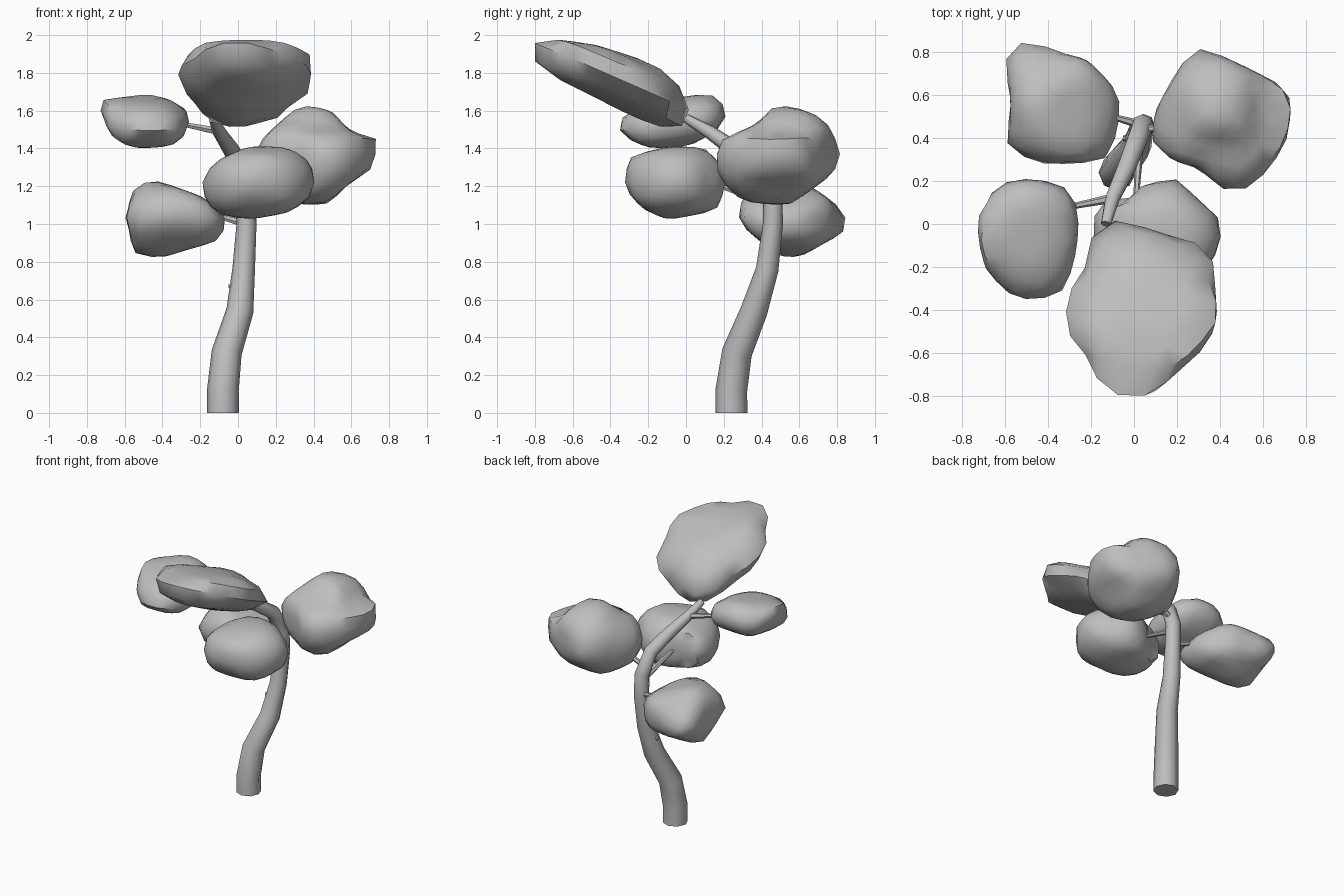
import bpy
import bmesh
import math
from mathutils import Vector

if "Cube" in bpy.data.objects:
    bpy.data.objects.remove(bpy.data.objects["Cube"], do_unlink=True)

# One plain grey for the whole tree
GREY = (0.52, 0.52, 0.52, 1)
clay = bpy.data.materials.new("plain_grey")
clay.use_nodes = True
clay.diffuse_color = GREY
clay.node_tree.nodes["Principled BSDF"].inputs["Base Color"].default_value = GREY

FULLNESS = 2.4  # 2 gives a round clump, more gives a boxier one


def add_part(name, data):
    """Link a new part and make it the only selected object."""
    data.materials.append(clay)
    obj = bpy.data.objects.new(name, data)
    bpy.context.collection.objects.link(obj)
    bpy.ops.object.select_all(action="DESELECT")
    obj.select_set(True)
    bpy.context.view_layer.objects.active = obj


def ray_length(outline, centre, direction):
    """Distance from centre to the outline along a flat direction."""
    nearest = math.inf
    for i, start in enumerate(outline):
        a = Vector(start) - centre
        edge = Vector(outline[i - 1]) - Vector(start)
        det = direction.cross(edge)
        if abs(det) < 1e-9:
            continue
        along = a.cross(edge) / det
        part = a.cross(direction) / det
        if along > 0 and -1e-5 <= part <= 1 + 1e-5:
            nearest = min(nearest, along)
    return nearest


def foliage(name, top, front, side, lean=0):
    """Leaf clump whose three middle sections follow the given outlines
    (in hundredths); lean slopes it along y."""
    views = [(0, 1, 2, top), (0, 2, 1, front), (1, 2, 0, side)]
    spans = [[], [], []]
    for u, v, _, outline in views:
        for p in outline:
            spans[u].append(p[0])
            spans[v].append(p[1])
    centre = Vector([(min(s) + max(s)) / 2 for s in spans])

    def reach(u, v, outline, d):
        mid = Vector((centre[u], centre[v]))
        return ray_length(outline, mid, Vector((d[u], d[v])))

    # How far the clump goes along each axis, both ways
    ends = {}
    for k in range(3):
        for sign in (-1, 1):
            axis = Vector((0, 0, 0))
            axis[k] = sign
            ends[k, sign] = min(reach(u, v, o, axis) for u, v, w, o in views if w != k)

    bm = bmesh.new()
    bmesh.ops.create_icosphere(bm, subdivisions=3, radius=1)
    for vert in bm.verts:
        d = vert.co.normalized()
        total = weights = 0
        limit = math.inf
        for u, v, w, outline in views:
            if abs(d[w]) > 0.999:
                continue
            flat = reach(u, v, outline, d)
            depth = abs(d[w]) / ends[w, 1 if d[w] > 0 else -1]
            length = (flat ** -FULLNESS + depth ** FULLNESS) ** (-1 / FULLNESS)
            weight = 1 / (d[w] ** 2 + 0.02)
            total += weight * length
            weights += weight
            limit = min(limit, flat)
        vert.co = centre + d * min(total / weights, limit)

    bmesh.ops.smooth_vert(bm, verts=bm.verts, factor=0.3,
                          use_axis_x=True, use_axis_y=True, use_axis_z=True)
    for vert in bm.verts:
        vert.co.z += lean * (vert.co.y - centre.y)
        vert.co /= 100

    mesh = bpy.data.meshes.new(name)
    bm.to_mesh(mesh)
    bm.free()
    add_part(name, mesh)
    bpy.ops.object.shade_smooth_by_angle(angle=math.radians(45))


def stem(name, points, roundness=1):
    """Tapered tube through (x, y, z, radius) points."""
    curve = bpy.data.curves.new(name, "CURVE")
    curve.dimensions = "3D"
    curve.bevel_depth = 1
    curve.bevel_resolution = roundness
    curve.use_fill_caps = True
    spline = curve.splines.new("POLY")
    spline.points.add(len(points) - 1)
    for target, (x, y, z, radius) in zip(spline.points, points):
        target.co = (x, y, z, 1)
        target.radius = radius
    add_part(name, curve)
    bpy.ops.object.convert(target="MESH")
    bpy.ops.object.shade_smooth_by_angle(angle=math.radians(50))


# Curved trunk, leaning back and then sweeping forward at the top
stem("trunk", [
    (-.08, .24, 0, .085), (-.08, .24, .12, .084), (-.06, .27, .32, .08),
    (.01, .36, .54, .072), (.03, .43, .76, .06), (.045, .46, 1, .053),
    (.04, .46, 1.15, .052), (.015, .39, 1.3, .05), (-.04, .25, 1.4, .045),
    (-.1, .12, 1.49, .036), (-.13, .0, 1.56, .025)], 2)

# Short twigs that carry the clumps
twigs = {
    "right_twig": ((-.1, .12, 1.49), (-.3, .08, 1.53)),
    "left_twig": ((.03, .44, 1.2), (.15, .45, 1.26)),
    "front_twig": ((.03, .43, 1.12), (.01, .12, 1.22)),
    "back_twig": ((.04, .46, 1), (-.1, .5, 1.04)),
    "stub_twig": ((.02, .4, .68), (-.05, .4, .67)),
}
for name, (root, tip) in twigs.items():
    stem(name, [(*root, .022), (*tip, .013)])

# Leaf clumps: top, front and side outlines
foliage("crown_clump",
        [(-8, 6), (10, -4), (35, -8), (39, -15), (43, -27), (39, -30), (44, -43),
         (28, -65), (20, -68), (12, -80), (-8, -88), (-15, -84), (-22, -62),
         (-34, -50), (-32, -31), (-23, -23), (-23, -8), (-18, 2)],
        [(-34, 179), (-28, 188), (-10, 194), (10, 196), (30, 194), (44, 187),
         (40, 179), (20, 167), (0, 162), (-20, 165), (-30, 172)],
        [(-88, 171), (-79, 183), (-47, 192), (-15, 196), (6, 189), (0, 163),
         (-25, 162), (-50, 164), (-80, 165)],
        lean=-.44)

foliage("right_clump",
        [(-76, 7), (-62, 20), (-48, 23), (-27, 17), (-25, -2), (-28, -20),
         (-33, -34), (-54, -38), (-70, -21)],
        [(-76, 163), (-73, 167), (-42, 167), (-27, 161), (-25, 153), (-30, 143),
         (-52, 140), (-66, 146)],
        [(-38, 159), (-20, 166), (10, 167), (18, 165), (23, 155), (18, 147),
         (0, 139), (-20, 142), (-35, 150)],
        lean=.13)

foliage("left_clump",
        [(30, 84), (75, 62), (75, 50), (71, 38), (63, 25), (52, 15), (43, 14),
         (28, 28), (20, 28), (7, 37), (9, 52), (22, 75)],
        [(7, 140), (33, 164), (50, 160), (60, 148), (76, 148), (70, 126),
         (60, 123), (48, 110), (30, 110), (10, 122)],
        [(14, 130), (16, 144), (38, 153), (47, 164), (66, 160), (77, 152),
         (83, 137), (79, 127), (55, 110), (30, 111), (20, 120)])

foliage("front_clump",
        [(-20, -5), (-19, 9), (-12, 14), (-4, 9), (3, 18), (20, 22), (31, 10),
         (39, 6), (42, -3), (37, -18), (25, -30), (5, -34), (-12, -25)],
        [(-20, 122), (-13, 133), (5, 141), (25, 142), (39, 133), (42, 122),
         (38, 113), (27, 106), (5, 102), (-12, 105), (-18, 113)],
        [(-34, 120), (-30, 136), (-10, 141), (10, 141), (20, 130), (22, 122),
         (17, 107), (-10, 102), (-23, 108)])

foliage("back_clump",
        [(-62, 77), (-57, 87), (-50, 88), (-35, 80), (-22, 77), (-10, 65),
         (-5, 55), (-10, 30), (-15, 28), (-45, 27), (-61, 35), (-57, 57)],
        [(-62, 110), (-58, 117), (-48, 125), (-20, 115), (-3, 104), (-10, 91),
         (-28, 86), (-40, 82), (-55, 82), (-60, 97)],
        [(26, 108), (35, 122), (60, 124), (78, 112), (86, 104), (88, 93),
         (77, 92), (60, 82), (50, 82), (28, 100)])
